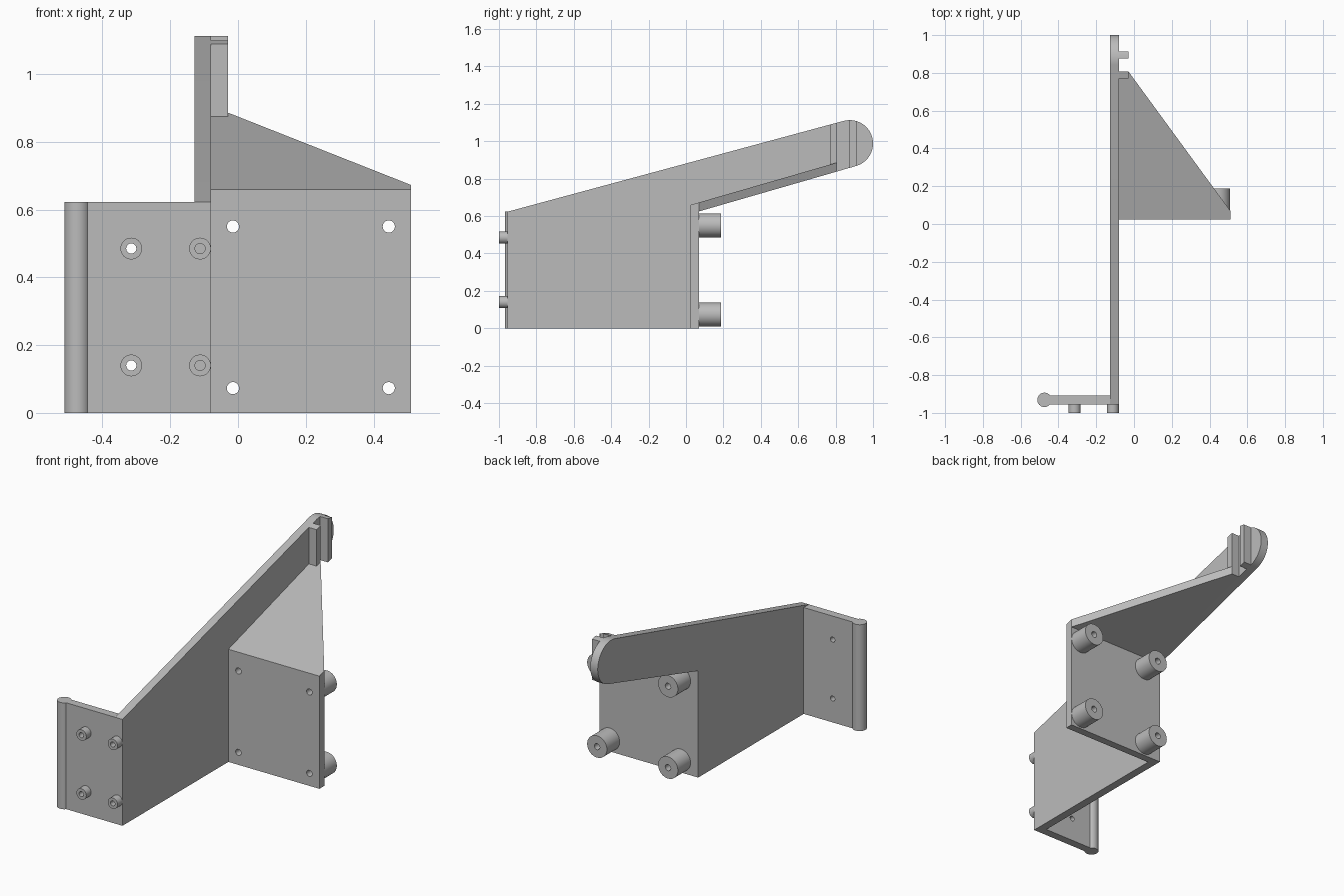
import bpy, bmesh, math
from mathutils import Matrix, Vector

if "Cube" in bpy.data.objects:
    bpy.data.objects.remove(bpy.data.objects["Cube"])

GREY = bpy.data.materials.new("plain_grey")
GREY.diffuse_color = (0.5, 0.5, 0.5, 1)
GREY.use_nodes = True
GREY.node_tree.nodes["Principled BSDF"].inputs["Base Color"].default_value = GREY.diffuse_color


def finish(name, bm):
    bmesh.ops.recalc_face_normals(bm, faces=bm.faces)
    me = bpy.data.meshes.new(name)
    bm.to_mesh(me)
    bm.free()
    me.materials.append(GREY)
    ob = bpy.data.objects.new(name, me)
    bpy.context.collection.objects.link(ob)
    return ob


def prism(name, profile, offset):
    """Extrude a closed 3D outline along an offset."""
    bm = bmesh.new()
    face = bm.faces.new([bm.verts.new(p) for p in profile])
    geom = bmesh.ops.extrude_face_region(bm, geom=[face], use_keep_orig=True)["geom"]
    bmesh.ops.translate(bm, vec=offset, verts=[v for v in geom if isinstance(v, bmesh.types.BMVert)])
    return finish(name, bm)


def box(name, x0, x1, y0, y1, z0, z1):
    return prism(name, [(x0, y0, z0), (x1, y0, z0), (x1, y1, z0), (x0, y1, z0)], (0, 0, z1 - z0))


def rods(name, spots, r, y0, y1, seg=40):
    """Cylinders along y, one at each (x, z) spot."""
    bm = bmesh.new()
    for x, z in spots:
        m = Matrix.Translation((x, (y0 + y1) / 2, z)) @ Matrix.Rotation(math.pi / 2, 4, 'X')
        bmesh.ops.create_cone(bm, cap_ends=True, segments=seg, radius1=r, radius2=r,
                              depth=y1 - y0, matrix=m)
    return finish(name, bm)


def smooth(ob):
    bpy.ops.object.select_all(action='DESELECT')
    ob.select_set(True)
    bpy.context.view_layer.objects.active = ob
    bpy.ops.object.shade_smooth_by_angle(angle=math.radians(30))


def cut(ob, cutter):
    mod = ob.modifiers.new("holes", 'BOOLEAN')
    mod.operation, mod.solver, mod.object = 'DIFFERENCE', 'EXACT', cutter


# Shared dimensions
XL, XR = -0.128, -0.08          # wall faces
FRONT, BACK = -0.955, 0.07      # wall ends at the base
CY, CZ, R = 0.875, 0.988, 0.125  # rounded arm tip
H = 0.623                       # front height
LOW = 0.289                     # slope of arm underside
t0, t1 = math.radians(-73.9), math.radians(105)


def arm_top(y):
    if y > CY + R * math.cos(t1):
        return CZ + math.sqrt(R * R - (y - CY) ** 2)
    ty, tz = CY + R * math.cos(t1), CZ + R * math.sin(t1)
    return H + (tz - H) * (y - FRONT) / (ty - FRONT)


def arm_bottom(y):
    return 0.625 + LOW * (y - BACK)


# Side wall with rising round-ended arm
outline = [(FRONT, 0), (BACK, 0), (BACK, 0.625)]
for i in range(33):
    a = t0 + (t1 - t0) * i / 32
    outline.append((CY + R * math.cos(a), CZ + R * math.sin(a)))
outline.append((FRONT, H))
wall = prism("side_wall", [(XL, y, z) for y, z in outline], (XR - XL, 0, 0))

# Front flange with rounded edge bead
flange = box("front_flange", -0.476, XL, FRONT, -0.907, 0, H)
bm = bmesh.new()
bmesh.ops.create_cone(bm, cap_ends=True, segments=48, radius1=0.038, radius2=0.038, depth=H,
                      matrix=Matrix.Translation((-0.474, -0.931, H / 2)))
smooth(finish("edge_bead", bm))

# Rear mounting plate, its top following the sloped shelf
plate = prism("rear_plate", [(XR, 0.025, 0), (XR, BACK, 0), (XR, BACK, 0.673), (XR, 0.025, 0.66)],
              (0.51 - XR, 0, 0))

# Sloped triangular shelf
tri = [(XR, BACK), (0.51, BACK), (-0.03, 0.808), (XR, 0.808)]
prism("sloped_shelf", [(x, y, arm_bottom(y)) for x, y in tri], (0, 0, 0.048))

# Two ribs forming the slot at the arm tip
for name, y0, y1 in (("front_rib", 0.77, 0.808), ("rear_rib", 0.875, 0.912)):
    ys = [y0 + (y1 - y0) * i / 6 for i in range(7)]
    side = [(XR, y0, arm_bottom(y0)), (XR, y1, arm_bottom(y1))]
    side += [(XR, y, arm_top(y)) for y in reversed(ys)]
    prism(name, side, (0.05, 0, 0))

# Rear standoffs and front pegs
rear_spots = [(x, z) for x in (-0.015, 0.445) for z in (0.073, 0.55)]
peg_spots = [(x, z) for x in (-0.315, -0.112) for z in (0.14, 0.485)]
standoffs = rods("rear_standoffs", rear_spots, 0.064, BACK, 0.188)
pegs = rods("front_pegs", peg_spots, 0.032, -1.0, FRONT)

# Bores through the standoffs and pegs
rear_bore = rods("rear_bore_cutter", rear_spots, 0.018, -0.05, 0.25, 24)
through_bore = rods("through_bore_cutter", peg_spots[:2], 0.015, -1.05, -0.85, 24)
blind_bore = rods("blind_bore_cutter", peg_spots[2:], 0.015, -1.05, -0.907, 24)
for c in (rear_bore, through_bore, blind_bore):
    c.hide_render = True
    c.display_type = 'WIRE'
for ob, cutter in ((plate, rear_bore), (standoffs, rear_bore), (flange, through_bore),
                   (pegs, through_bore), (pegs, blind_bore), (wall, blind_bore)):
    cut(ob, cutter)
for ob in (standoffs, pegs, wall):
    smooth(ob)
